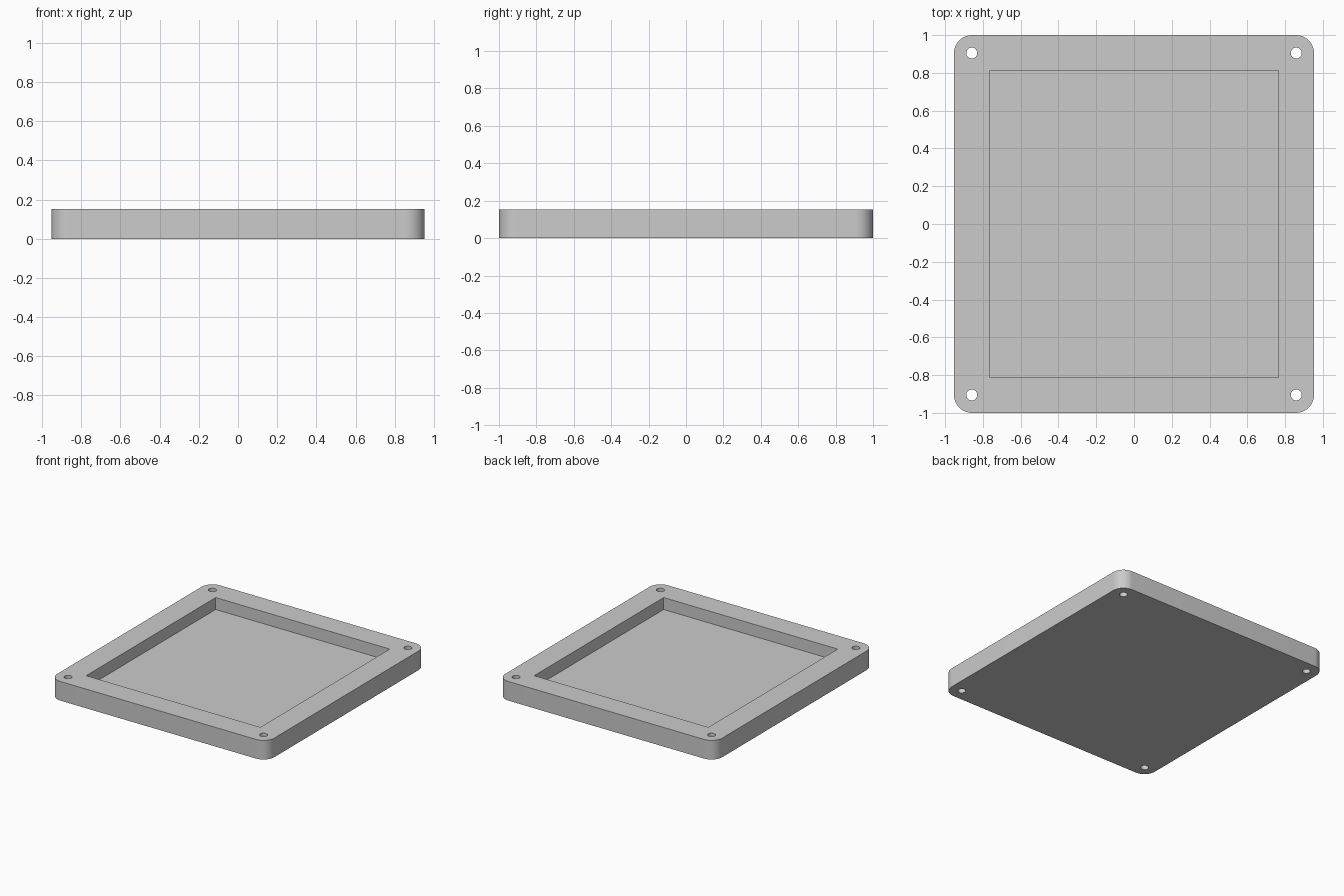
import bpy, bmesh
from math import cos, sin, pi, radians

HALF_X, HALF_Y, HEIGHT = 0.953, 1.0, 0.152
CORNER = 0.095
POCKET_X, POCKET_Y, FLOOR = 0.765, 0.812, 0.057
HOLE_X, HOLE_Y, HOLE_R = 0.859, 0.905, 0.029

cube = bpy.data.objects.get("Cube")
if cube:
    bpy.data.objects.remove(cube, do_unlink=True)

grey = bpy.data.materials.new("plain grey")
grey.use_nodes = True
grey.diffuse_color = (0.6, 0.6, 0.6, 1)
grey.node_tree.nodes["Principled BSDF"].inputs["Base Color"].default_value = (0.6, 0.6, 0.6, 1)


def prism(name, outline, z0, z1):
    """Extrude a counter-clockwise outline from z0 to z1."""
    bm = bmesh.new()
    base = bm.faces.new([bm.verts.new((x, y, z0)) for x, y in outline])
    top = bmesh.ops.extrude_face_region(bm, geom=[base], use_keep_orig=True)
    verts = [v for v in top["geom"] if isinstance(v, bmesh.types.BMVert)]
    bmesh.ops.translate(bm, verts=verts, vec=(0, 0, z1 - z0))
    bmesh.ops.recalc_face_normals(bm, faces=bm.faces[:])
    mesh = bpy.data.meshes.new(name)
    bm.to_mesh(mesh)
    bm.free()
    mesh.materials.append(grey)
    obj = bpy.data.objects.new(name, mesh)
    bpy.context.collection.objects.link(obj)
    return obj


def arc(cx, cy, r, start, sweep, steps):
    return [(cx + r * cos(start + sweep * i / steps),
             cy + r * sin(start + sweep * i / steps)) for i in range(steps + 1)]


SIGNS = [(1, 1), (-1, 1), (-1, -1), (1, -1)]

# Tray body with rounded corners
outline = []
for i, (sx, sy) in enumerate(SIGNS):
    outline += arc(sx * (HALF_X - CORNER), sy * (HALF_Y - CORNER), CORNER, i * pi / 2, pi / 2, 16)
tray = prism("tray", outline, 0, HEIGHT)

# Cutters: square-cornered pocket and four through holes
cutters = [prism("pocket_cutter", [(sx * POCKET_X, sy * POCKET_Y) for sx, sy in SIGNS],
                 FLOOR, HEIGHT + 0.1)]
for sx, sy in SIGNS:
    ring = arc(sx * HOLE_X, sy * HOLE_Y, HOLE_R, 0, 2 * pi, 32)[:-1]
    cutters.append(prism("screw_hole_cutter", ring, -0.1, HEIGHT + 0.1))

bpy.ops.object.select_all(action="DESELECT")
tray.select_set(True)
bpy.context.view_layer.objects.active = tray
for cutter in cutters:
    cutter.hide_render = True
    mod = tray.modifiers.new("cut", "BOOLEAN")
    mod.operation = "DIFFERENCE"
    mod.solver = "EXACT"
    mod.object = cutter
    bpy.ops.object.modifier_apply(modifier=mod.name)
for cutter in cutters:
    bpy.data.objects.remove(cutter, do_unlink=True)

# Smooth corners and holes, crisp rims
bpy.ops.object.shade_smooth_by_angle(angle=radians(30))
